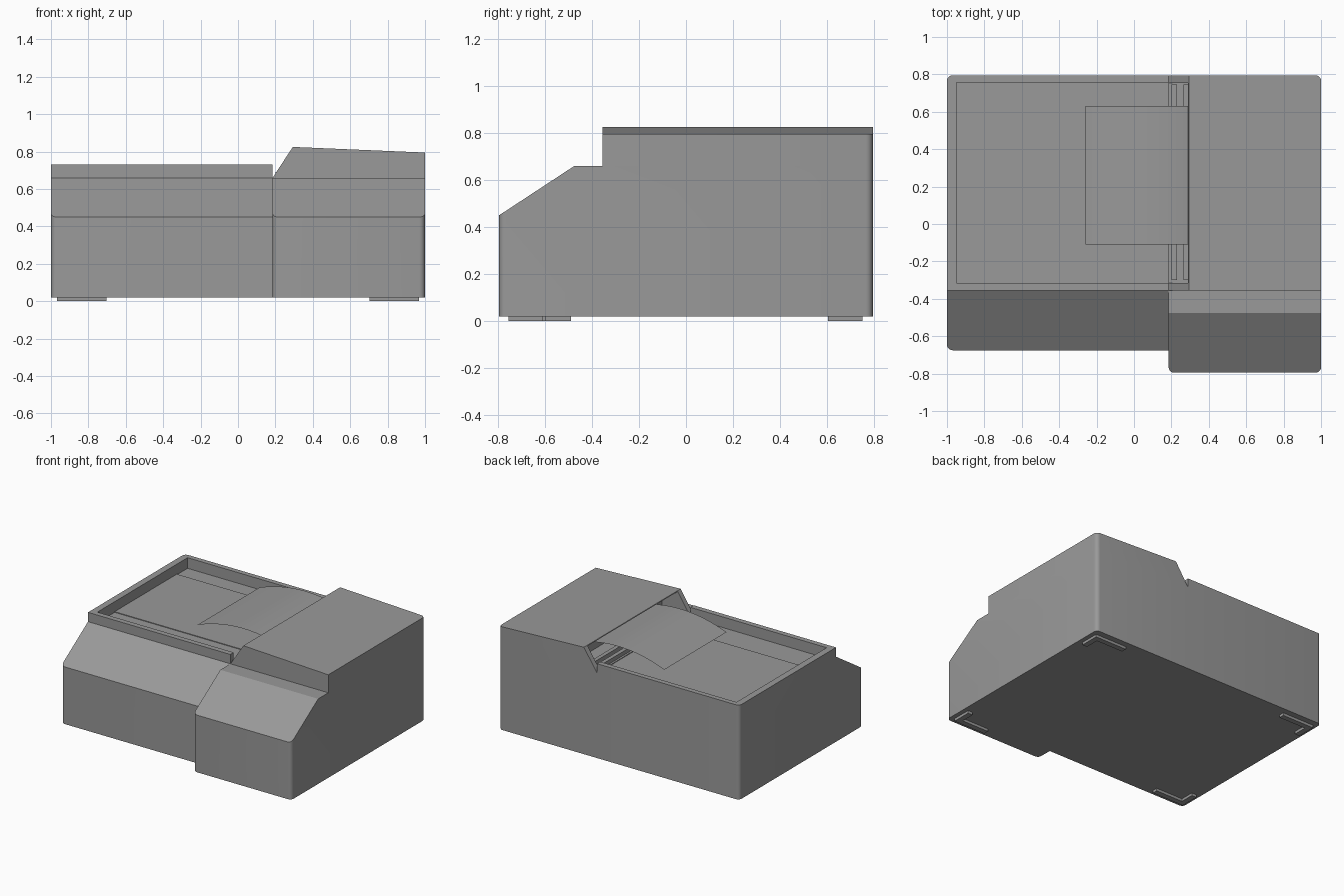
import bpy, bmesh, math
from mathutils import Vector

if "Cube" in bpy.data.objects:
    bpy.data.objects.remove(bpy.data.objects["Cube"])

# dark grey plastic used on every part
GREY = bpy.data.materials.new("dark_grey")
GREY.diffuse_color = (0.32, 0.32, 0.32, 1)
GREY.use_nodes = True
GREY.node_tree.nodes["Principled BSDF"].inputs["Base Color"].default_value = GREY.diffuse_color


def add_object(name, bm):
    me = bpy.data.meshes.new(name)
    bm.to_mesh(me)
    bm.free()
    me.materials.append(GREY)
    ob = bpy.data.objects.new(name, me)
    bpy.context.collection.objects.link(ob)
    return ob


def prism(name, pts, axis, a, b, rounded=()):
    """Extrude a 2D profile along x, y or z; round the vertical edges at given (x, y) corners."""
    def place(p, t):
        return {'x': (t, p[0], p[1]), 'y': (p[0], t, p[1]), 'z': (p[0], p[1], t)}[axis]
    bm = bmesh.new()
    lo = [bm.verts.new(place(p, a)) for p in pts]
    hi = [bm.verts.new(place(p, b)) for p in pts]
    n = len(pts)
    bm.faces.new(lo)
    bm.faces.new(hi[::-1])
    for i in range(n):
        j = (i + 1) % n
        bm.faces.new((lo[i], hi[i], hi[j], lo[j]))
    bmesh.ops.recalc_face_normals(bm, faces=bm.faces)
    edges = []
    for e in bm.edges:
        p, q = e.verts[0].co, e.verts[1].co
        if (p.xy - q.xy).length < 1e-4 and any((p.xy - Vector(c)).length < 1e-3 for c in rounded):
            edges.append(e)
    if edges:
        bmesh.ops.bevel(bm, geom=edges, offset=0.03, segments=5, profile=0.5, affect='EDGES')
    return add_object(name, bm)


def box(name, x0, x1, y0, y1, z0, z1):
    return prism(name, [(x0, y0), (x1, y0), (x1, y1), (x0, y1)], 'z', z0, z1)


def cut(ob, cutter):
    """Subtract the cutter, bake the result and remove the cutter."""
    mod = ob.modifiers.new("cut", 'BOOLEAN')
    mod.object = cutter
    mod.solver = 'EXACT'
    dg = bpy.context.evaluated_depsgraph_get()
    me = bpy.data.meshes.new_from_object(ob.evaluated_get(dg))
    ob.modifiers.clear()
    ob.data = me
    bpy.data.objects.remove(cutter)


BACK, STEP, SPLIT, BASE = 0.795, -0.355, 0.185, 0.02
FRONT_L, FRONT_R = -0.675, -0.795

# left body with sloped front and recessed tray
left = prism("tray_body", [(FRONT_L, BASE), (FRONT_L, 0.45), (STEP, 0.66), (STEP, 0.73),
                           (BACK, 0.73), (BACK, BASE)], 'x', -1, SPLIT,
             [(-1, FRONT_L), (-1, BACK)])
cut(left, box("tray_cutter", -0.95, 0.4, -0.315, 0.757, 0.65, 0.9))

# slightly raised centre panel in the tray
panel = box("tray_panel", -0.95, SPLIT, -0.11, 0.63, 0.64, 0.655)

# right body with sloped front
right = prism("side_body", [(FRONT_R, BASE), (FRONT_R, 0.45), (-0.475, 0.66),
                            (BACK, 0.66), (BACK, BASE)], 'x', SPLIT, 1,
              [(SPLIT, FRONT_R), (1, FRONT_R), (1, BACK)])

# raised lid with slanted, open paper slot
lid = prism("lid", [(SPLIT, 0.66), (0.293, 0.825), (1, 0.795), (1, 0.66)], 'y', STEP, BACK,
            [(1, BACK)])
cut(lid, prism("slot_cutter", [(0.1, 0.6), (0.1, 0.82), (0.29, 0.82), (0.42, 0.79), (0.42, 0.6)],
               'y', -0.315, 0.755))

# feed bars inside the slot
for i, x in enumerate((0.20, 0.265)):
    box(f"feed_bar_{i + 1}", x, x + 0.03, -0.3, 0.745, 0.65, 0.69)

# curled sheet of paper leaving the slot
bm = bmesh.new()
rows = []
N = 16
for i in range(N + 1):
    t = i / N
    x = -0.26 + 0.6 * t
    z = 0.74 + 0.05 * t + 0.18 * t * (1 - t)
    rows.append([bm.verts.new((x, y, z)) for y in (-0.11, 0.63)])
for r, s in zip(rows, rows[1:]):
    bm.faces.new((r[0], s[0], s[1], r[1]))
paper = add_object("paper_sheet", bm)

# L-shaped corner feet
for name, sx, y, sy in (("front_left", -1, -0.635, 1), ("front_right", 1, -0.755, 1),
                        ("back_left", -1, 0.75, -1), ("back_right", 1, 0.75, -1)):
    L = [(0, 0), (0.265, 0), (0.265, 0.04), (0.04, 0.04), (0.04, 0.145), (0, 0.145)]
    prism("foot_" + name, [(sx * (0.967 - u), y + sy * v) for u, v in L], 'z', 0, BASE + 0.005)

# smooth rounded corners and paper, sharp elsewhere
bpy.ops.object.select_all(action='DESELECT')
for ob in (left, right, lid, paper):
    ob.select_set(True)
bpy.context.view_layer.objects.active = left
bpy.ops.object.shade_smooth_by_angle(angle=math.radians(25))
